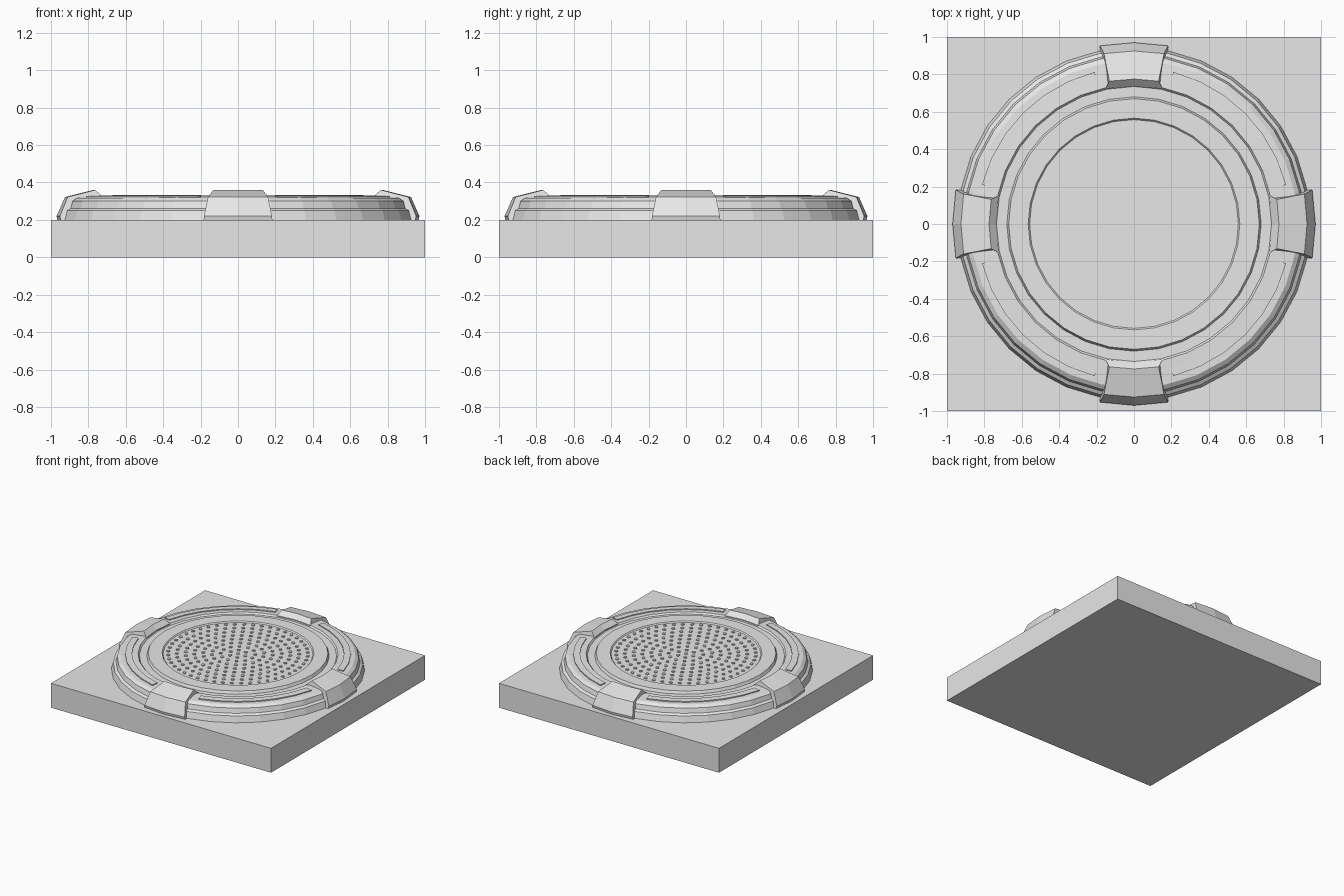
import bpy, bmesh, math

if "Cube" in bpy.data.objects:
    bpy.data.objects.remove(bpy.data.objects["Cube"])

grey = bpy.data.materials.new("plain_grey")
grey.diffuse_color = (0.8, 0.8, 0.8, 1)
grey.use_nodes = True
grey.node_tree.nodes["Principled BSDF"].inputs["Base Color"].default_value = grey.diffuse_color


def finish(bm, name):
    bmesh.ops.recalc_face_normals(bm, faces=bm.faces)
    me = bpy.data.meshes.new(name)
    bm.to_mesh(me)
    bm.free()
    me.materials.append(grey)
    ob = bpy.data.objects.new(name, me)
    bpy.context.collection.objects.link(ob)
    return ob


def polar(r, a, z):
    return (r * math.cos(a), r * math.sin(a), z)


def lathe(name, profile, sides=32):
    """Revolve (r, z) points, closing the first and last loop."""
    bm = bmesh.new()
    loops = [[bm.verts.new(polar(r, 2 * math.pi * i / sides, z)) for i in range(sides)]
             for r, z in profile]
    for lo, hi in zip(loops, loops[1:]):
        for i in range(sides):
            j = (i + 1) % sides
            bm.faces.new((lo[i], lo[j], hi[j], hi[i]))
    bm.faces.new(loops[0])
    bm.faces.new(loops[-1])
    return finish(bm, name)


def sector(name, section, centre, steps):
    """Sweep (r, z, half_angle) section points about the z axis."""
    bm = bmesh.new()
    rows = []
    for i in range(steps + 1):
        t = 2 * i / steps - 1
        rows.append([bm.verts.new(polar(r, math.radians(centre + t * h), z))
                     for r, z, h in section])
    n = len(section)
    for a, b in zip(rows, rows[1:]):
        for k in range(n):
            m = (k + 1) % n
            bm.faces.new((a[k], a[m], b[m], b[k]))
    bm.faces.new(rows[0])
    bm.faces.new(rows[-1])
    return finish(bm, name)


# square base slab
bm = bmesh.new()
bmesh.ops.create_cube(bm, size=1)
bmesh.ops.scale(bm, vec=(2, 2, 0.2), verts=bm.verts)
bmesh.ops.translate(bm, vec=(0, 0, 0.1), verts=bm.verts)
finish(bm, "base_slab")

# stepped round pad with groove, raised inner lip and sunken centre
lathe("round_pad", [
    (0.945, 0.195), (0.93, 0.25), (0.91, 0.262), (0.90, 0.30), (0.875, 0.318),
    (0.745, 0.325), (0.735, 0.312), (0.68, 0.312), (0.67, 0.334),
    (0.566, 0.334), (0.558, 0.325)])

# four clamp blocks on the axes, four raised strips between them
clamp = [(0.965, 0.195, 11), (0.97, 0.22, 10.8), (0.925, 0.322, 10),
         (0.775, 0.36, 9.8), (0.74, 0.325, 12), (0.74, 0.25, 12)]
strip = [(0.84, 0.31, 30.5), (0.84, 0.328, 30.5), (0.79, 0.330, 30.5), (0.79, 0.31, 30.5)]
for q in range(4):
    sector(f"clamp_block_{q + 1}", clamp, 90 * q, 2)
    sector(f"rim_strip_{q + 1}", strip, 45 + 90 * q, 6)

# concentric rings of small studs on the centre disc
bm = bmesh.new()
for ring in range(9):
    count = max(1, 6 * ring)
    for i in range(count):
        x, y, _ = polar(0.065 * ring, 2 * math.pi * i / count, 0)
        new = bmesh.ops.create_cone(bm, cap_ends=True, segments=8, radius1=0.013,
                                    radius2=0.013, depth=0.012)["verts"]
        bmesh.ops.translate(bm, vec=(x, y, 0.327), verts=new)
finish(bm, "centre_studs")
